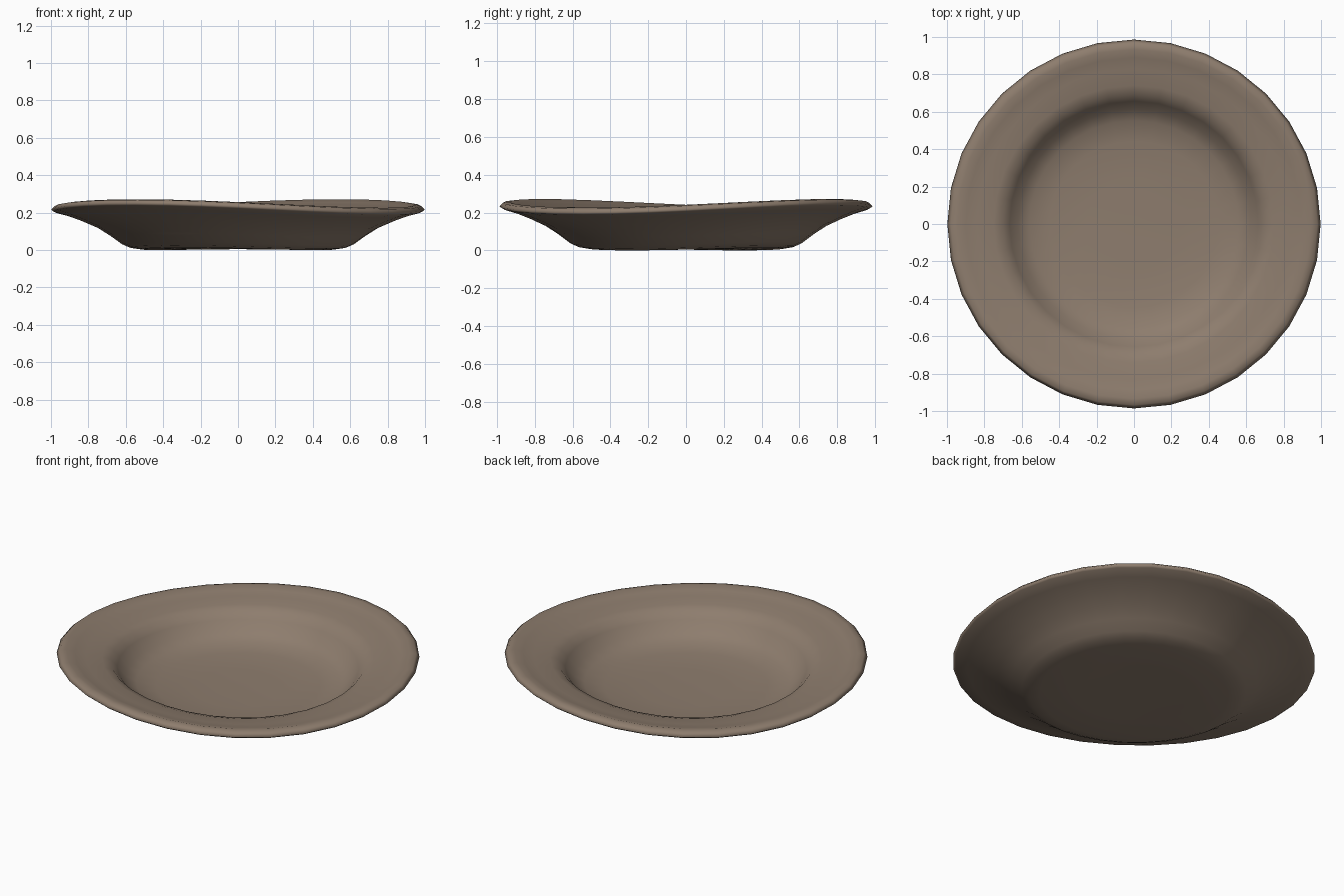
import bpy, bmesh, math

cube = bpy.data.objects.get("Cube")
if cube:
    bpy.data.objects.remove(cube, do_unlink=True)

SIDES = 32

# Radius and height from the well centre, over the lip, to the foot
PROFILE = [
    (0.25, 0.045), (0.45, 0.053), (0.56, 0.072), (0.62, 0.105),
    (0.665, 0.16), (0.70, 0.198), (0.75, 0.215), (0.84, 0.226), (0.90, 0.237),
    (0.945, 0.25), (0.98, 0.245), (0.998, 0.226), (0.985, 0.215),
    (0.92, 0.196), (0.84, 0.165), (0.75, 0.125), (0.68, 0.08),
    (0.62, 0.036), (0.58, 0.018), (0.52, 0.008), (0.30, 0.006),
]


def warp(x, y):
    """Gentle hand-made saddle bend, low toward the front left."""
    angle = math.atan2(y, x) + math.radians(35)
    return -0.026 * (x * x + y * y) * math.cos(2 * angle)


# Plate material
clay = bpy.data.materials.new("brown clay")
colour = (0.27, 0.205, 0.155, 1)
clay.diffuse_color = colour
clay.use_nodes = True
bsdf = clay.node_tree.nodes["Principled BSDF"]
bsdf.inputs["Base Color"].default_value = colour
bsdf.inputs["Roughness"].default_value = 0.8

# Plate body lathed from the profile
bm = bmesh.new()
rings = []
for radius, height in PROFILE:
    ring = []
    for i in range(SIDES):
        a = math.tau * i / SIDES
        x, y = radius * math.cos(a), 0.988 * radius * math.sin(a)
        ring.append(bm.verts.new((x, y, height + warp(x, y))))
    rings.append(ring)
for inner, outer in zip(rings, rings[1:]):
    for i in range(SIDES):
        j = (i + 1) % SIDES
        bm.faces.new((inner[i], outer[i], outer[j], inner[j]))

# Close the well floor and the underside
for ring, height in ((rings[0], 0.043), (rings[-1], 0.006)):
    centre = bm.verts.new((0, 0, height))
    for i in range(SIDES):
        bm.faces.new((centre, ring[i], ring[(i + 1) % SIDES]))
bmesh.ops.recalc_face_normals(bm, faces=bm.faces)

# Rest on the ground
lowest = min(v.co.z for v in bm.verts)
bmesh.ops.translate(bm, verts=bm.verts, vec=(0, 0, -lowest))

mesh = bpy.data.meshes.new("plate")
bm.to_mesh(mesh)
bm.free()
mesh.materials.append(clay)
mesh.shade_smooth()
plate = bpy.data.objects.new("plate", mesh)
bpy.context.collection.objects.link(plate)
